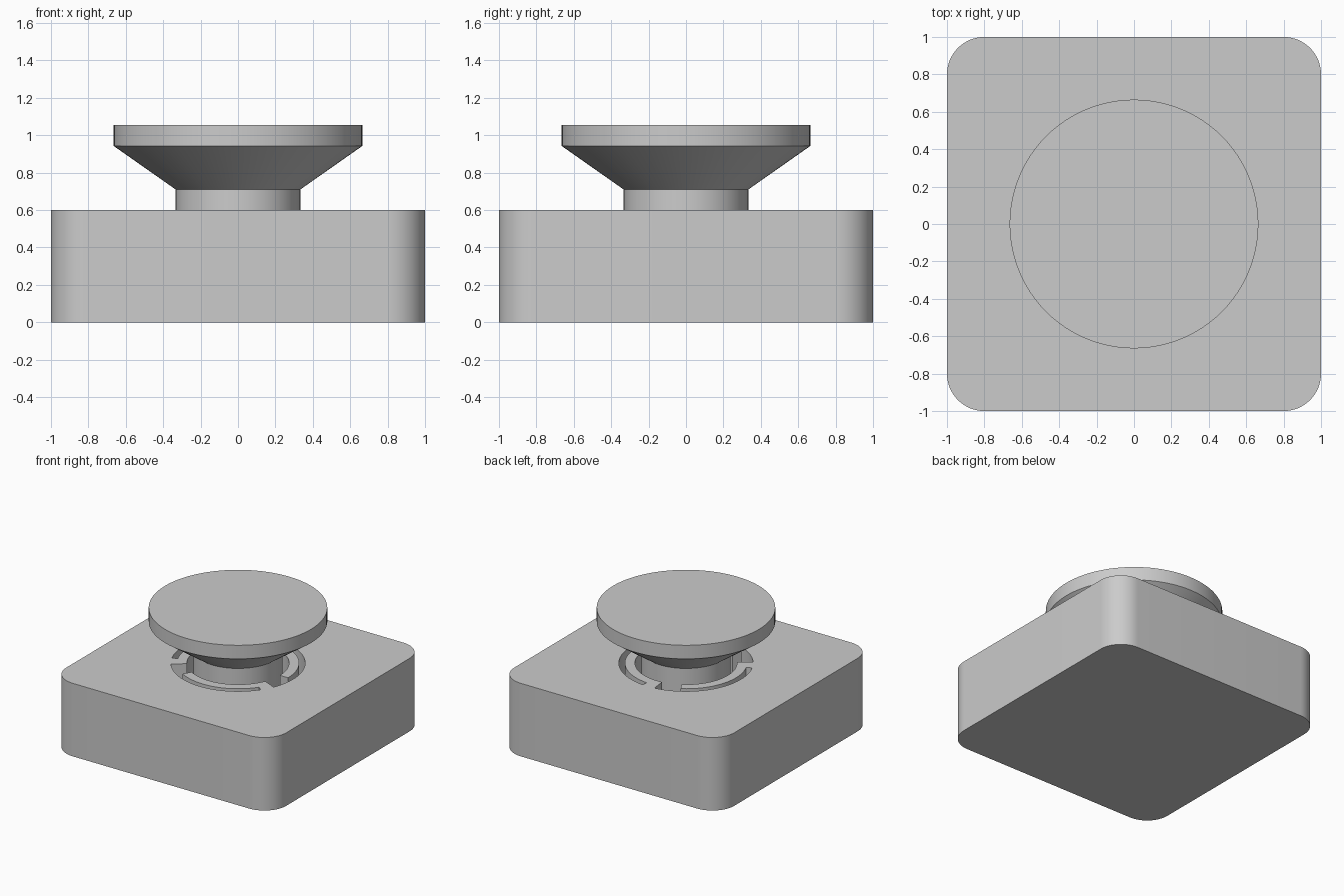
import bpy, bmesh, math

if "Cube" in bpy.data.objects:
    bpy.data.objects.remove(bpy.data.objects["Cube"])

grey = bpy.data.materials.new("light_grey")
grey.diffuse_color = (0.6, 0.6, 0.6, 1)
grey.use_nodes = True
grey.node_tree.nodes["Principled BSDF"].inputs["Base Color"].default_value = grey.diffuse_color


def arc(r, a0, a1, n, cx=0.0, cy=0.0):
    """Points along an arc, angles in degrees."""
    angles = [math.radians(a0 + (a1 - a0) * i / n) for i in range(n + 1)]
    return [(cx + r * math.cos(a), cy + r * math.sin(a)) for a in angles]


def make_object(name, bm):
    bmesh.ops.recalc_face_normals(bm, faces=bm.faces[:])
    mesh = bpy.data.meshes.new(name)
    bm.to_mesh(mesh)
    bm.free()
    mesh.materials.append(grey)
    ob = bpy.data.objects.new(name, mesh)
    bpy.context.collection.objects.link(ob)
    return ob


def prism(name, outline, z0, z1):
    """Extrude a flat outline from z0 to z1."""
    bm = bmesh.new()
    face = bm.faces.new([bm.verts.new((x, y, z0)) for x, y in outline])
    top = bmesh.ops.extrude_face_region(bm, geom=[face])["geom"]
    moved = [v for v in top if isinstance(v, bmesh.types.BMVert)]
    bmesh.ops.translate(bm, verts=moved, vec=(0, 0, z1 - z0))
    return make_object(name, bm)


def revolve(name, profile, n):
    """Turn a radius/height profile around z and cap both ends."""
    bm = bmesh.new()
    rings = [[bm.verts.new((x, y, z)) for x, y in arc(r, 0, 360, n)[:-1]]
             for r, z in profile]
    for a, b in zip(rings, rings[1:]):
        for i in range(n):
            j = (i + 1) % n
            bm.faces.new((a[i], a[j], b[j], b[i]))
    bm.faces.new(rings[0])
    bm.faces.new(rings[-1])
    return make_object(name, bm)


def smooth(ob):
    bpy.ops.object.select_all(action='DESELECT')
    ob.select_set(True)
    bpy.context.view_layer.objects.active = ob
    bpy.ops.object.shade_smooth_by_angle(angle=math.radians(30))


HEIGHT, FLOOR = 0.6, 0.3

# Base block with rounded upright corners
outline = []
for k, (sx, sy) in enumerate([(1, 1), (-1, 1), (-1, -1), (1, -1)]):
    outline += arc(0.2, 90 * k, 90 * k + 90, 16, 0.8 * sx, 0.8 * sy)
base = prism("base_block", outline, 0, HEIGHT)

# Socket hole, plus three notches whose thin slots leave curved spring arms
cutters = [prism("socket_cutter", arc(0.38, 0, 360, 96)[:-1], FLOOR, 0.8)]
for k in range(3):
    a = 97 + 120 * k
    slot = (arc(0.50, a, a + 108, 36) + arc(0.455, a + 108, a + 23, 28)
            + arc(0.35, a + 23, a, 8))
    cutters.append(prism("spring_slot_cutter", slot, FLOOR + 0.01, 0.8))

bpy.context.view_layer.objects.active = base
for cutter in cutters:
    cutter.hide_render = True
    mod = base.modifiers.new("cut", 'BOOLEAN')
    mod.operation = 'DIFFERENCE'
    mod.solver = 'EXACT'
    mod.object = cutter
    bpy.ops.object.modifier_apply(modifier=mod.name)
    bpy.data.objects.remove(cutter)

# Knob: stem, flared underside and flat cap
knob = revolve("knob", [(0.333, FLOOR), (0.333, 0.71),
                        (0.665, 0.943), (0.665, 1.055)], 96)

for ob in (base, knob):
    smooth(ob)
